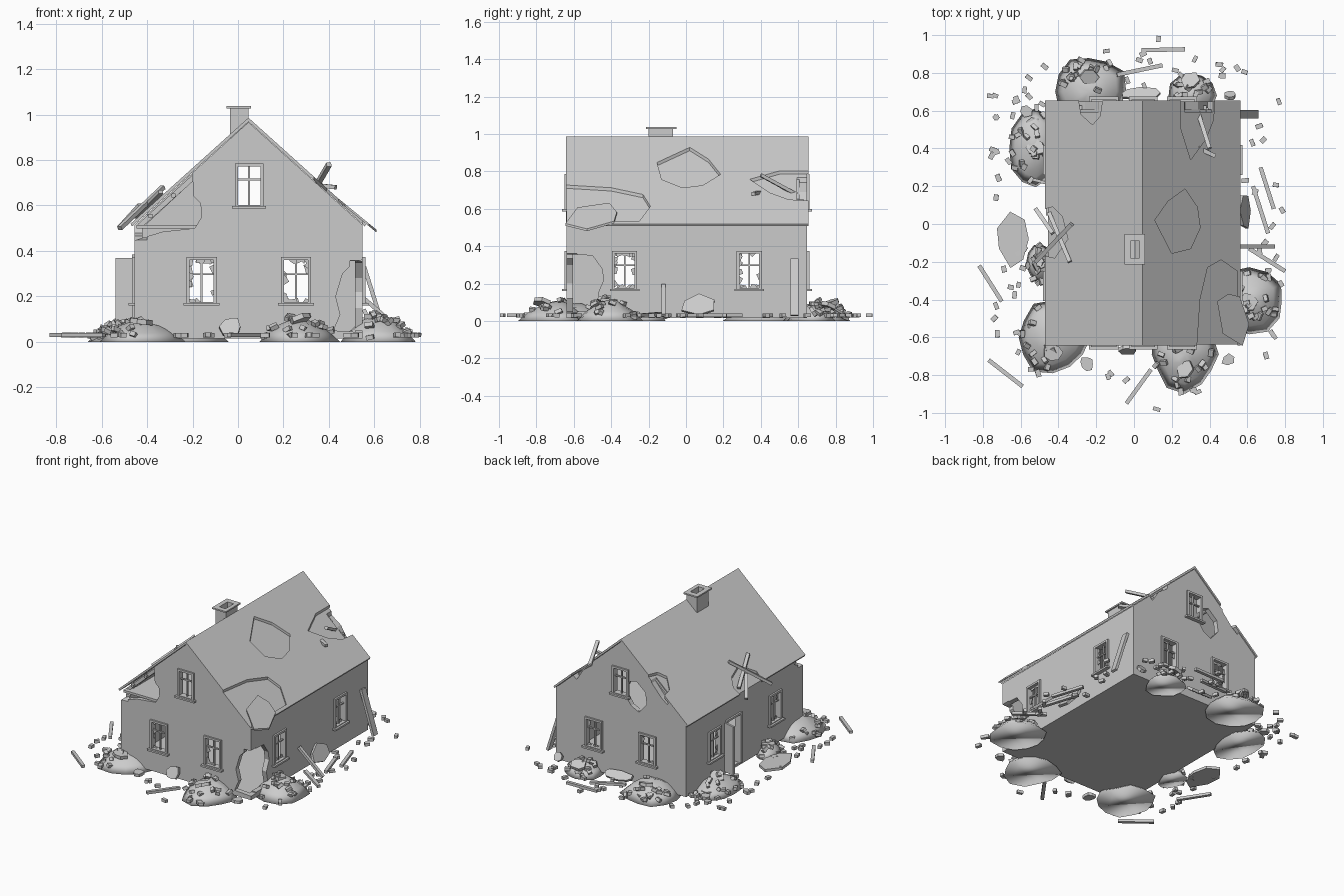
import bpy, bmesh, math, random
from mathutils import Vector, Matrix, Euler

if "Cube" in bpy.data.objects:
    bpy.data.objects.remove(bpy.data.objects["Cube"])
R = random.Random(7)
rnd = R.uniform
X0, X1, Y0, Y1, XC = -0.455, 0.548, -0.638, 0.648, 0.046
SLOPE = 0.9

def finish(bm, name, smooth=False):
    bmesh.ops.recalc_face_normals(bm, faces=bm.faces)
    me = bpy.data.meshes.new(name)
    bm.to_mesh(me)
    bm.free()
    for p in me.polygons:
        p.use_smooth = smooth
    ob = bpy.data.objects.new(name, me)
    bpy.context.collection.objects.link(ob)
    return ob

def add_box(bm, loc, size, rot=(0, 0, 0), base=Matrix()):
    m = base @ Matrix.Translation(loc) @ Euler(rot).to_matrix().to_4x4() @ Matrix.Diagonal((*size, 1))
    bmesh.ops.create_cube(bm, size=1, matrix=m)

def add_beam(bm, a, b, w=0.022, h=0.018):
    a, b = Vector(a), Vector(b)
    d = b - a
    m = Matrix.Translation((a + b) / 2) @ d.to_track_quat('X', 'Z').to_matrix().to_4x4()
    bmesh.ops.create_cube(bm, size=1, matrix=m @ Matrix.Diagonal((d.length, w, h, 1)))

def add_prism(bm, pts, axis, a, b, base=Matrix()):
    order = {'x': lambda u, v, t: (t, u, v), 'y': lambda u, v, t: (u, t, v), 'z': lambda u, v, t: (u, v, t)}[axis]
    lo = [bm.verts.new(base @ Vector(order(u, v, a))) for u, v in pts]
    hi = [bm.verts.new(base @ Vector(order(u, v, b))) for u, v in pts]
    bm.faces.new(lo)
    bm.faces.new(hi[::-1])
    for i in range(len(pts)):
        j = (i + 1) % len(pts)
        bm.faces.new((lo[i], hi[i], hi[j], lo[j]))

def prism(name, pts, axis, a, b):
    bm = bmesh.new()
    add_prism(bm, pts, axis, a, b)
    return finish(bm, name)

def cut(ob, cutter):
    mod = ob.modifiers.new('cut', 'BOOLEAN')
    mod.operation, mod.solver, mod.object = 'DIFFERENCE', 'EXACT', cutter
    me = bpy.data.meshes.new_from_object(ob.evaluated_get(bpy.context.evaluated_depsgraph_get()))
    ob.modifiers.clear()
    ob.data = me
    bpy.data.objects.remove(cutter)

# hollow gabled wall shell
walls = prism('walls', [(X0, .015), (X1, .015), (X1, .514), (XC, .966), (X0, .514)], 'y', Y0, Y1)
t = .034
cut(walls, prism('inside', [(X0 + t, .03), (X1 - t, .03), (X1 - t, .50), (XC, .935), (X0 + t, .50)], 'y', Y0 + t, Y1 - t))

# windows: opening, casing, sill, glazing bars and glass remnants
def window(name, x, y, z, turn, w=.108, h=.185, shards=True):
    base = Matrix.Translation((x, y, z)) @ Matrix.Rotation(math.radians(turn), 4, 'Z')
    bm = bmesh.new()
    add_box(bm, (0, 0, 0), (w, .12, h), base=base)
    cut(walls, finish(bm, 'opening'))
    bm = bmesh.new()
    for s in (-1, 1):
        add_box(bm, (s * (w / 2 + .006), -.004, 0), (.014, .016, h + .02), base=base)
        add_box(bm, (0, -.004, s * (h / 2 + .006)), (w + .026, .016, .014), base=base)
    add_box(bm, (0, -.01, -h / 2 - .01), (w + .05, .032, .012), base=base)
    add_box(bm, (0, .012, 0), (.008, .012, h), base=base)
    add_box(bm, (0, .012, h * .16), (w, .012, .008), base=base)
    if shards:
        for i in range(9):
            s = R.choice((-1, 1))
            p = (s * w / 2, rnd(-.4, .5) * h) if i % 2 else (rnd(-.5, .5) * w, s * h / 2)
            add_box(bm, (p[0], .014, p[1]), (rnd(.02, .036), .004, rnd(.02, .036)), (0, rnd(0, 1.5), 0), base)
    finish(bm, name)

for i, x in enumerate((-.16, .255)):
    window(f'front_window_{i}', x, Y0, .268, 0)
    window(f'back_window_{i}', x, Y1, .268, 180)
for i, y in enumerate((-.328, .338)):
    window(f'right_window_{i}', X1, y, .268, 90)
    window(f'left_window_{i}', X0, y, .268, -90)
window('front_attic_window', .049, Y0, .687, 0, .1, .17, False)
window('back_attic_window', .049, Y1, .687, 180, .1, .17, False)

# doorway with open door
cut(walls, prism('doorway', [(.06, .03), (.2, .03), (.2, .37), (.06, .37)], 'x', X0 - .05, X0 + .06))
bm = bmesh.new()
for y in (.053, .207):
    add_box(bm, (X0 - .003, y, .205), (.018, .014, .35))
add_box(bm, (X0 - .003, .13, .377), (.018, .168, .014))
add_box(bm, (X0 - .04, .225, .2), (.085, .016, .34), (0, 0, -.25))
finish(bm, 'door')

# broken holes in the walls
holes = [
    ('y', Y0, [(.42, .05), (.45, .12), (.43, .2), (.46, .3), (.51, .35), (.58, .37), (.58, .04)]),
    ('x', X1, [(-.7, .36), (-.5, .35), (-.45, .28), (-.44, .22), (-.47, .15), (-.45, .05), (-.7, .05)]),
    ('y', Y0, [(-.5, .43), (-.43, .455), (-.33, .485), (-.19, .5), (-.16, .55), (-.165, .61), (-.195, .64), (-.2, .72), (-.22, .85), (-.5, .7)]),
    ('x', X0, [(-.7, .43), (-.6, .46), (-.55, .48), (-.5, .56), (-.7, .6)]),
    ('y', Y1, [(.02, .61), (-.01, .7), (-.07, .72), (-.14, .66), (-.15, .58), (-.09, .51), (-.03, .54)]),
    ('y', Y1, [(.25, .9), (.27, .74), (.34, .69), (.39, .61), (.5, .7)]),
    ('y', Y1, [(-.14, .9), (-.19, .74), (-.26, .66), (-.31, .62), (-.4, .8)])]
for axis, at, pts in holes:
    cut(walls, prism('hole', pts, axis, at - .055, at + .055))

# ground and attic floors
bm = bmesh.new()
add_box(bm, (XC, .005, .024), (X1 - X0 - .01, Y1 - Y0 - .01, .016))
add_box(bm, (XC, .005, .506), (X1 - X0 - .02, Y1 - Y0 - .02, .016))
finish(bm, 'floors')

# roof slopes with torn openings (outlines in plan)
RZ = .986
roof_holes = {1: [
    [(.11, .02), (.18, .12), (.27, .185), (.335, .09), (.35, -.02), (.3, -.13), (.2, -.155)],
    [(.33, -.7), (.35, -.4), (.39, -.23), (.46, -.19), (.548, -.25), (.548, -.7)],
    [(.25, .7), (.25, .5), (.3, .34), (.38, .45), (.42, .55), (.43, .7)]],
    -1: [[(-.3, .7), (-.28, .58), (-.22, .525), (-.18, .57), (-.16, .7)],
         [(-.6, .05), (-.43, .09), (-.38, .04), (-.35, -.08), (-.42, -.18), (-.6, -.14)]]}
for s, name in ((1, 'right_roof'), (-1, 'left_roof')):
    roof = prism(name, [(XC, RZ), (XC + s * .518, RZ - .518 * SLOPE), (XC + s * .512, RZ - .518 * SLOPE - .012),
                        (XC, RZ - .018)], 'y', Y0 - .004, Y1 + .006)
    for pts in roof_holes[s]:
        cut(roof, prism('hole', pts, 'z', .3, 1.2))

# rafters and purlins under the roof
bm = bmesh.new()
for s in (-1, 1):
    for i in range(7):
        y = -.59 + i * .198
        add_beam(bm, (XC, y, RZ - .045), (XC + s * .48, y, RZ - .045 - .48 * SLOPE), .018, .022)
    for d in (.19, .33, .43):
        z = RZ - .045 - d * SLOPE
        add_beam(bm, (XC + s * d, Y0 + .02, z), (XC + s * d, Y1 - .02, z), .018, .018)
finish(bm, 'roof_timbers')

# slipped roof sheet hanging at the front right
slab = prism('hanging_roof_piece', [(.44, -.41), (.5, -.37), (.56, -.385), (.61, -.53), (.575, -.645), (.47, -.58)], 'z', 0, .012)
for v in slab.data.vertices:
    v.co.z += .62 - .82 * (v.co.x - .44)

# chimney: hollow stack with cap
chimney = prism('chimney', [(-.035, -.2), (.047, -.2), (.047, -.07), (-.035, -.07)], 'z', .88, 1.03)
cap = prism('chimney_cap', [(-.05, -.215), (.057, -.215), (.057, -.052), (-.05, -.052)], 'z', 1.027, 1.037)
for ob in (chimney, cap):
    cut(ob, prism('flue', [(-.018, -.18), (.03, -.18), (.03, -.09), (-.018, -.09)], 'z', .95, 1.1))

# loose, leaning and fallen planks
bm = bmesh.new()
for a, b in (((.04, .92, .03), (.27, .925, .03)), ((-.09, .79, .06), (.15, .84, .03)),
             ((.67, .3, .03), (.74, .08, .03)), ((.63, .2, .03), (.71, -.05, .03)),
             ((.555, -.12, .19), (.74, -.12, .03)), ((.61, -.13, .04), (.8, -.25, .03)),
             ((-.82, -.22, .03), (-.7, -.41, .03)), ((-.77, -.72, .03), (-.59, -.86, .03)),
             ((-.04, -.95, .03), (.09, -.77, .03)), ((-.52, .08, .5), (-.43, -.05, .6)),
             ((-.52, -.2, .5), (-.33, 0, .68)), ((-.45, .06, .55), (-.34, -.2, .66)),
             ((.24, .45, .7), (.43, .36, .68)), ((.33, .62, .66), (.4, .4, .78))):
    add_beam(bm, a, b)
add_beam(bm, (.555, .58, .33), (.65, .58, .03), .045, .018)
finish(bm, 'loose_planks')

# rubble mounds against the walls
piles = [(-.24, .7, .2, .2, .11), (.3, .68, .13, .13, .09), (-.52, .4, .14, .2, .09), (-.49, -.21, .08, .11, .08),
         (-.43, -.6, .19, .19, .1), (.27, -.69, .18, .19, .11), (.61, -.41, .18, .17, .12)]
for k, (x, y, rx, ry, h) in enumerate(piles):
    bm = bmesh.new()
    rings, n = [], 12
    jit = [rnd(.86, 1.1) for _ in range(n)]
    for f in (1, .75, .5, .25):
        rings.append([bm.verts.new((x + rx * f * jit[i] * math.cos(i * math.tau / n), y + ry * f * jit[i] * math.sin(i * math.tau / n),
                                    0 if f == 1 else h * (1 - f * f) * rnd(.85, 1))) for i in range(n)])
    top = bm.verts.new((x, y, h * .95))
    for i in range(n):
        j = (i + 1) % n
        for a, b in zip(rings, rings[1:]):
            bm.faces.new((a[i], a[j], b[j], b[i]))
        bm.faces.new((rings[-1][i], rings[-1][j], top))
    bm.faces.new(rings[0])
    finish(bm, f'rubble_mound_{k}', True)

# jagged wall chunks: lying and leaning
def chunk(bm, loc, rx, ry, th, rot):
    n = R.choice((6, 7, 8))
    pts = [(rx * rnd(.75, 1.1) * math.cos(i * math.tau / n), ry * rnd(.75, 1.1) * math.sin(i * math.tau / n)) for i in range(n)]
    add_prism(bm, pts, 'z', -th / 2, th / 2, Matrix.Translation(loc) @ Euler(rot).to_matrix().to_4x4())

bm = bmesh.new()
chunk(bm, (-.635, -.08, .03), .1, .15, .018, (0, 0, 0))
chunk(bm, (.585, .07, .08), .065, .11, .018, (0, 1.1, 0))
chunk(bm, (-.03, -.665, .065), .05, .05, .02, (1.15, 0, 0))
chunk(bm, (.03, .69, .05), .12, .04, .018, (-.6, 0, 0))
chunk(bm, (.51, .68, .05), .035, .035, .02, (-1, 0, 0))
for x, y in ((-.57, .6), (-.25, -.74), (.5, -.72), (-.53, .53)):
    chunk(bm, (x, y, .03), .04, .035, .02, (0, 0, rnd(0, 3)))
for x, y, rx, ry, h in piles:
    chunk(bm, (x, y + math.copysign(.08, y) * (abs(y) > .5), h * .9), .055, .05, .022, (rnd(-.4, .4), rnd(-.4, .4), 0))
finish(bm, 'wall_chunks')

# bricks: on the mounds and scattered in a band around the house
bm = bmesh.new()
def brick(x, y, z, tilt):
    add_box(bm, (x, y, z), (rnd(.03, .04), rnd(.02, .027), .02), (rnd(-tilt, tilt), rnd(-tilt, tilt), rnd(0, 3.14)))

outside = lambda x, y, m: not (X0 - m < x < X1 + m and Y0 - m < y < Y1 + m)
for x, y, rx, ry, h in piles:
    for _ in range(24):
        a, r = rnd(0, math.tau), math.sqrt(rnd(0, .9))
        px, py = x + rx * r * math.cos(a), y + ry * r * math.sin(a)
        if outside(px, py, .015):
            brick(px, py, h * (1 - r * r) + .006, .5)
brick(.12, -.98, .03, 0)
brick(.13, .98, .03, 0)
count = 0
while count < 85:
    x, y = rnd(-.77, .8), rnd(-.9, .92)
    if outside(x, y, .03) and not (abs(x) > .6 and abs(y) > .7):
        brick(x, y, .03, .05)
        count += 1
finish(bm, 'bricks')
